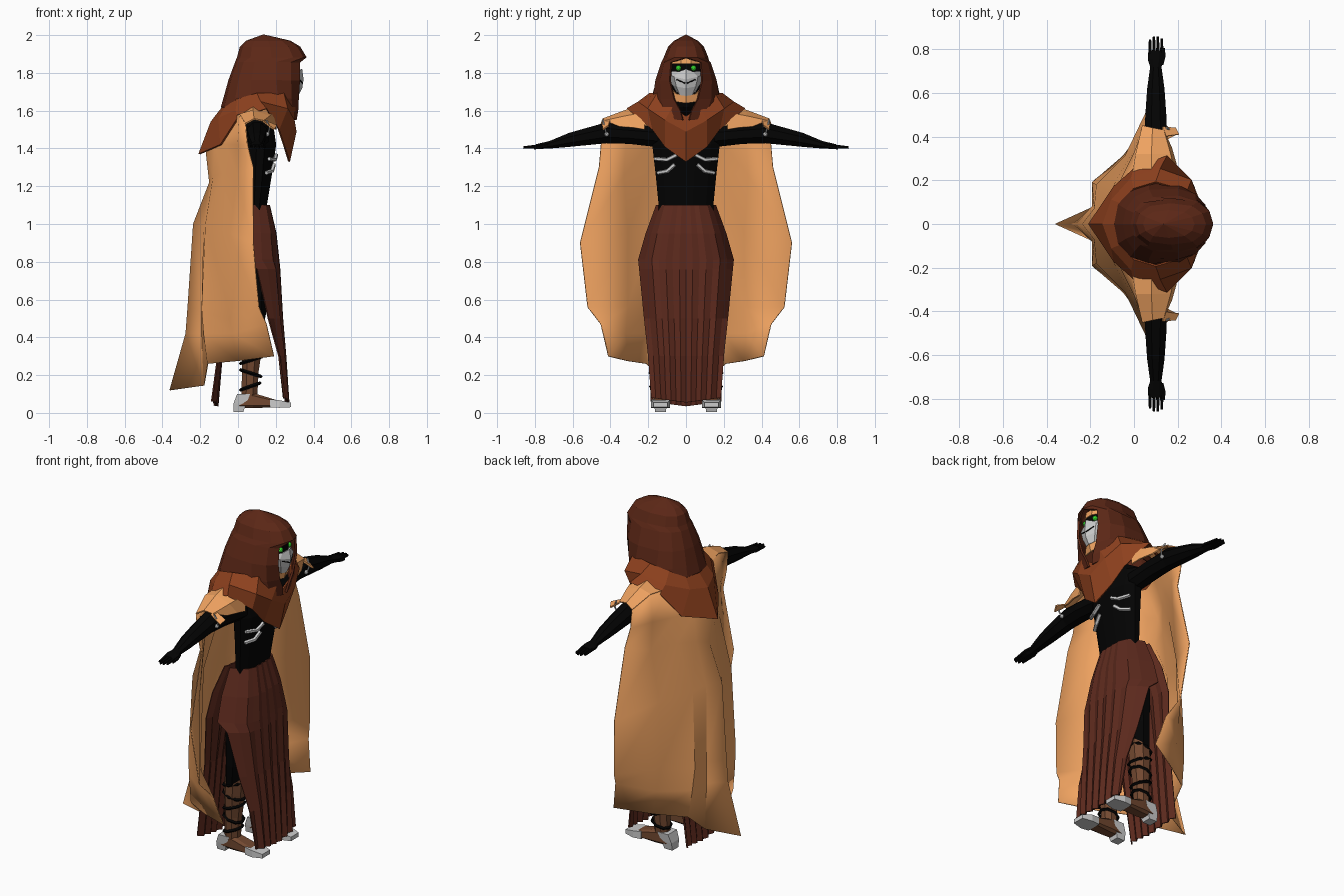
import bpy, bmesh, math
from mathutils import Vector, Matrix

MATS = {}
COLORS = {"hood": (.105, .02, .008), "collar": (.27, .052, .013), "cape": (.88, .37, .12),
          "skirt": (.105, .022, .012), "black": (.001, .001, .001), "boot": (.17, .066, .03),
          "green": (.04, .75, .03)}


def finish(name, bm, color=None, mirror=False, thick=0):
    bmesh.ops.remove_doubles(bm, verts=bm.verts, dist=.0005)
    bmesh.ops.recalc_face_normals(bm, faces=bm.faces)
    me = bpy.data.meshes.new(name)
    bm.to_mesh(me)
    bm.free()
    ob = bpy.data.objects.new(name, me)
    bpy.context.collection.objects.link(ob)
    if color:
        if color not in MATS:
            MATS[color] = bpy.data.materials.new(color)
            MATS[color].diffuse_color = (*COLORS[color], 1)
        me.materials.append(MATS[color])
    if mirror:
        m = ob.modifiers.new("Mirror", "MIRROR")
        m.use_axis = (False, True, False)
    if thick:
        s = ob.modifiers.new("Thickness", "SOLIDIFY")
        s.thickness = thick
        s.offset = 0
    return ob


def loft(name, rows, color=None, closed=False, mirror=False, thick=0):
    """Skin equal-length rows of points; closed rows become a capped tube."""
    bm = bmesh.new()
    vs = [[bm.verts.new(p) for p in r] for r in rows]
    n = len(rows[0])
    for a, b in zip(vs, vs[1:]):
        for i in range(n if closed else n - 1):
            j = (i + 1) % n
            bm.faces.new((a[i], a[j], b[j], b[i]))
    if closed:
        bm.faces.new(vs[0])
        bm.faces.new(vs[-1])
    return finish(name, bm, color, mirror, thick)


def tube(name, secs, color=None, axis="z", n=8, mirror=False, power=1):
    """Sections: (position on axis, centre a, centre b, radius a, radius b)."""
    def sp(v):
        return math.copysign(abs(v) ** power, v)
    rows = []
    for p, a, b, ra, rb in secs:
        row = []
        for i in range(n):
            t = 2 * math.pi * (i + .5) / n
            u, v = a + ra * sp(math.cos(t)), b + rb * sp(math.sin(t))
            row.append({"z": (u, v, p), "y": (u, p, v), "x": (p, u, v)}[axis])
        rows.append(row)
    return loft(name, rows, color, True, mirror)


def ball(name, pos, r, color=None):
    bm = bmesh.new()
    bmesh.ops.create_icosphere(bm, subdivisions=2, radius=r, matrix=Matrix.Translation(pos))
    return finish(name, bm, color, True)


def rod(name, pts, r, color=None, n=5):
    rows = []
    for k, p in enumerate(pts):
        d = Vector(pts[min(k + 1, len(pts) - 1)]) - Vector(pts[max(k - 1, 0)])
        q = d.to_track_quat("Z", "Y")
        rows.append([Vector(p) + q @ Vector((r * math.cos(t), r * math.sin(t), 0))
                     for t in (2 * math.pi * i / n for i in range(n))])
    return loft(name, rows, color, True, True)


# Torso, neck and head
tube("torso", [(1.04, .1, 0, .055, .15), (1.1, .1, 0, .055, .15), (1.25, .11, 0, .07, .165),
               (1.42, .12, 0, .085, .185), (1.52, .11, 0, .08, .2), (1.58, .12, 0, .05, .1),
               (1.62, .15, 0, .055, .055), (1.72, .18, 0, .055, .055)], "black", n=12)
tube("head", [(1.66, .2, 0, .07, .05), (1.72, .2, 0, .1, .075), (1.8, .2, 0, .118, .1),
              (1.86, .2, 0, .118, .1), (1.92, .18, 0, .08, .07)], "black", n=12)

# Face mask, mouth slit, eyes, headband and chin scarf
loft("face_mask", [[(.315, 0, 1.68), (.305, .03, 1.685), (.26, .045, 1.7)],
                   [(.335, 0, 1.72), (.315, .048, 1.73), (.26, .07, 1.74)],
                   [(.342, 0, 1.765), (.318, .06, 1.78), (.255, .09, 1.79)],
                   [(.335, 0, 1.82), (.315, .035, 1.805), (.265, .09, 1.805)]],
     mirror=True, thick=.01)
rod("mouth_slit", [(.342, .004, 1.745), (.324, .05, 1.765)], .004, "black")
ball("eye", (.308, .04, 1.825), .015, "green")
tube("headband", [(1.85, .2, 0, .125, .1), (1.885, .2, 0, .12, .1)], "cape", n=12)
loft("chin_scarf", [[(.31, 0, 1.68), (.29, .05, 1.69), (.24, .1, 1.74)],
                    [(.3, 0, 1.64), (.28, .07, 1.65), (.23, .12, 1.7)]], "cape", mirror=True, thick=.01)

# Hood: horizontal arcs left open at the face
# (height, back x, front x, half width, opening angle, drop at front)
rows = []
for z, xb, xf, ry, a0, drop in [(1.965, .045, .275, .06, 0, 0), (1.935, .015, .325, .09, 0, 0),
                                (1.88, .0, .358, .112, 0, 0), (1.855, -.01, .352, .125, 38, 0),
                                (1.76, -.045, .345, .158, 32, 0), (1.67, -.07, .325, .178, 20, .01),
                                (1.62, -.085, .315, .185, 9, .02), (1.6, -.07, .305, .175, 5, .05)]:
    row = []
    for i in range(13):
        t = math.radians(a0 + (360 - 2 * a0) * i / 12)
        c, s = math.cos(t), math.sin(t)
        x = (xb + xf) / 2 + (xf - xb) / 2 * math.copysign(abs(c) ** .7, c)
        row.append((x, ry * s, z - drop * max(c, 0)))
    rows.append(row)
bm = bmesh.new()
peak = bm.verts.new((.135, 0, 1.998))
vs = [[bm.verts.new(p) for p in r] for r in rows]
for i in range(12):
    bm.faces.new((peak, vs[0][i + 1], vs[0][i]))
    for a, b in zip(vs, vs[1:]):
        bm.faces.new((a[i], a[i + 1], b[i + 1], b[i]))
finish("hood", bm, "hood", thick=.012)

# Collar draped over the shoulders, front centre round to back centre
loft("collar", [
    [(.29, 0, 1.57), (.3, .07, 1.62), (.24, .15, 1.69), (.1, .19, 1.69), (0, .16, 1.66), (-.05, .09, 1.64), (-.07, 0, 1.63)],
    [(.305, 0, 1.49), (.295, .11, 1.55), (.26, .2, 1.61), (.12, .25, 1.645), (-.01, .21, 1.6), (-.1, .11, 1.56), (-.14, 0, 1.54)],
    [(.27, 0, 1.33), (.245, .11, 1.41), (.215, .175, 1.5), (.15, .31, 1.61), (.0, .25, 1.56), (-.09, .17, 1.42), (-.205, 0, 1.37)]],
    "collar", mirror=True, thick=.01)

# Cape back, back centre round to the front edge, with pointed tail
cape = loft("cape", [
    [(-.09, 0, 1.55), (-.06, .1, 1.56), (-.01, .2, 1.57), (.01, .32, 1.58), (.04, .45, 1.53)],
    [(-.17, 0, 1.4), (-.12, .1, 1.42), (-.06, .2, 1.42), (.0, .32, 1.42), (.05, .45, 1.42)],
    [(-.15, 0, 1.22), (-.13, .09, 1.25), (-.08, .2, 1.27), (.0, .33, 1.26), (.08, .46, 1.3)],
    [(-.235, 0, 1.0), (-.18, .07, 1.0), (-.17, .18, 1.0), (-.04, .31, .95), (.08, .56, .9)],
    [(-.265, 0, .55), (-.19, .08, .55), (-.19, .19, .55), (-.05, .31, .56), (.11, .52, .56)],
    [(-.275, 0, .42), (-.19, .08, .42), (-.18, .2, .42), (-.03, .32, .42), (.15, .45, .47)],
    [(-.36, 0, .12), (-.18, .08, .145), (-.16, .21, .26), (-.0, .31, .275), (.19, .41, .3)]],
    "cape", mirror=True, thick=.006)
bpy.context.view_layer.objects.active = cape
cape.select_set(True)
bpy.ops.object.shade_smooth_by_angle(angle=math.radians(30))

# Cape shoulder caps over the arms
loft("cape_shoulder", [
    [(-.01, .2, 1.57), (.01, .32, 1.58), (.04, .45, 1.53)],
    [(.08, .2, 1.63), (.08, .32, 1.6), (.085, .44, 1.555)],
    [(.19, .21, 1.59), (.165, .32, 1.57), (.135, .43, 1.545)],
    [(.2, .22, 1.5), (.19, .28, 1.51), (.17, .35, 1.515)]], "cape", mirror=True, thick=.008)
loft("shoulder_tab", [[(.135, .4, 1.55), (.13, .445, 1.545)],
                      [(.205, .41, 1.52), (.19, .44, 1.5)]], "cape", mirror=True, thick=.008)

# Arms, hands and fingers
tube("arm", [(.13, .11, 1.46, .06, .06), (.3, .105, 1.475, .062, .055), (.42, .1, 1.483, .055, .06),
             (.5, .1, 1.468, .052, .052), (.62, .1, 1.445, .043, .04), (.72, .1, 1.42, .028, .022),
             (.755, .1, 1.415, .04, .018), (.795, .1, 1.41, .036, .013)], "black", "y", 8, True)
for k, tip in enumerate((.845, .86, .86, .85)):
    x = .074 + k * .018
    tube("finger", [(.78, x, 1.411, .009, .011), (tip, x, 1.405, .006, .007)], "black", "y", 5, True)
rod("thumb", [(.128, .73, 1.415), (.138, .77, 1.407), (.135, .805, 1.402)], .008, "black")

# Grey rib plates and shoulder fittings
rod("upper_rib", [(.202, .05, 1.365), (.195, .1, 1.34), (.165, .165, 1.345)], .011)
rod("lower_rib", [(.19, .06, 1.315), (.18, .1, 1.28), (.15, .15, 1.27)], .011)
ball("shoulder_pin", (.155, .42, 1.475), .012)
rod("shoulder_wire", [(.16, .42, 1.475), (.168, .43, 1.51), (.15, .44, 1.55)], .005)


# Pleated skirt panels: (height, half width, centre x, setback at sides)
def panel(name, prof, sign, power, cols=14):
    rows = []
    for z, w, x0, d in prof:
        k = (1.1 - z) / 1.1
        row = []
        for i in range(cols + 1):
            u = 2 * i / cols - 1
            fold = (.005 + .013 * k) * (i % 2)
            row.append((x0 - sign * (d * abs(u) ** power + fold), w * u,
                        z + (.025 * abs(u) if z < .1 else 0)))
        rows.append(row)
    loft(name, rows, "skirt", thick=.008)


panel("skirt_front", [(1.1, .155, .165, .11), (.95, .21, .2, .16), (.81, .25, .215, .175),
                      (.76, .245, .22, .12), (.5, .22, .235, .075), (.3, .2, .252, .035),
                      (.055, .185, .268, .02)], 1, 5)
panel("skirt_back", [(1.1, .155, .035, -.015), (.95, .205, .005, -.03), (.8, .23, -.03, -.02),
                     (.5, .2, -.08, .0), (.035, .185, -.125, -.015)], -1, 4)

# Legs and wrapped boots
tube("leg", [(1.06, .09, .075, .055, .07), (.9, .09, .12, .065, .085), (.75, .1, .145, .065, .085),
             (.55, .1, .15, .058, .08), (.42, .08, .145, .05, .06)], "black", n=8, mirror=True)
tube("boot_shaft", [(.46, .085, .142, .06, .062), (.36, .075, .14, .06, .06), (.22, .065, .135, .048, .05),
                    (.08, .06, .135, .045, .042)], "boot", n=8, mirror=True)
tube("boot_foot", [(.0, .135, .06, .035, .035), (.08, .135, .065, .042, .042),
                   (.2, .135, .05, .045, .02)], "boot", "x", 8, True, .5)
tube("heel_plate", [(.005, .002, .135, .026, .028), (.05, .01, .135, .034, .036),
                    (.1, .03, .135, .035, .042)], None, "z", 4, True, .01)
tube("toe_plate", [(.17, .135, .05, .044, .022), (.22, .135, .047, .05, .02),
                   (.28, .135, .042, .036, .012)], None, "x", 4, True, .01)
for k in range(5):
    z, tilt, r = .14 + .07 * k, .018 * (-1) ** k, .052 + .003 * k
    rod("boot_strap", [(.065 + .003 * k + r * math.cos(t), .136 + r * math.sin(t),
                        z + tilt * math.cos(t)) for t in (math.pi * i / 4 for i in range(9))],
        .009, "black", 4)
